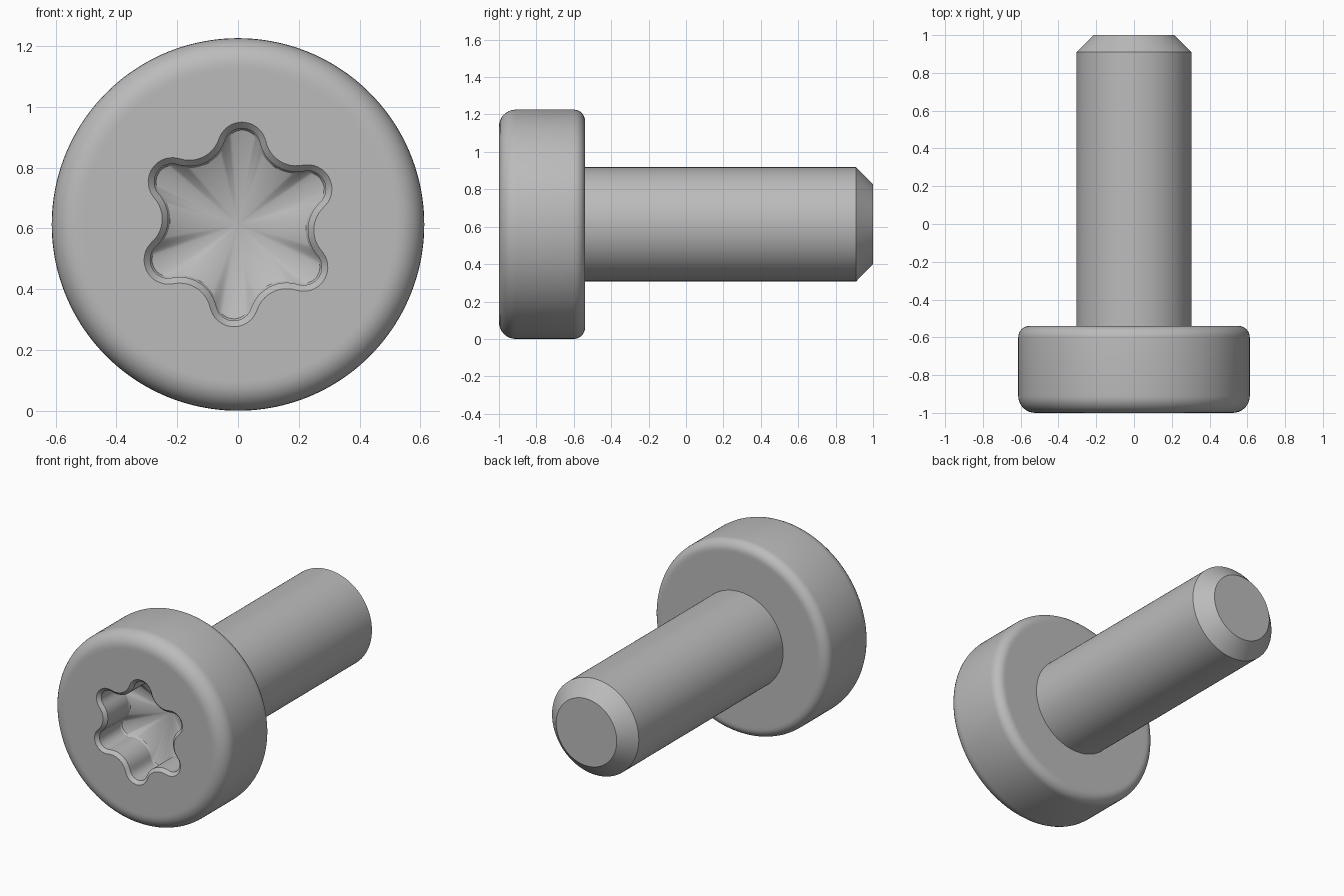
import bpy, bmesh
from math import sin, cos, pi, sqrt, atan2, radians

cube = bpy.data.objects.get("Cube")
if cube:
    bpy.data.objects.remove(cube)

R = 0.613              # head radius, also the axis height
SIDES = 180
LOBE_TURN = radians(87)

steel = bpy.data.materials.new("steel_grey")
steel.use_nodes = True
grey = (0.5, 0.5, 0.5, 1)
steel.diffuse_color = grey
steel.node_tree.nodes["Principled BSDF"].inputs["Base Color"].default_value = grey


def circle(r):
    return lambda a: r


def star(inset):
    """Six-lobed outline of tangent arcs, offset inwards by inset."""
    tip, valley, re = 0.337, 0.25, 0.08
    p, c = tip - re, cos(pi / 6)
    ri = (p * p + valley ** 2 - 2 * p * valley * c - re * re) / (2 * re + 2 * p * c - 2 * valley)
    q, k = valley + ri, re / (re + ri)
    re, ri = re - inset, ri + inset
    k = re / (re + ri)
    joint = atan2(k * q * sin(pi / 6), p + k * (q * c - p))

    def radius(a):
        t = abs((a - LOBE_TURN + pi / 6) % (pi / 3) - pi / 6)
        if t < joint:
            return p * cos(t) + sqrt(max(0, re * re - (p * sin(t)) ** 2))
        u = pi / 6 - t
        return q * cos(u) - sqrt(max(0, ri * ri - (q * sin(u)) ** 2))
    return radius


def fillet(r, y, size, start, steps=8):
    """Quarter-round rings about the arc centre (r, y)."""
    return [(circle(r + size * cos(start + pi / 2 * i / steps)),
             y + size * sin(start + pi / 2 * i / steps)) for i in range(steps + 1)]


def loft(name, rings, start_tip=None):
    """Skin rings of (radius function, y) along the y axis, closing both ends."""
    bm = bmesh.new()
    loops = []
    for radius, y in rings:
        loop = []
        for i in range(SIDES):
            a = 2 * pi * i / SIDES
            loop.append(bm.verts.new((radius(a) * cos(a), y, R + radius(a) * sin(a))))
        loops.append(loop)
    for low, high in zip(loops, loops[1:]):
        for i in range(SIDES):
            j = (i + 1) % SIDES
            bm.faces.new((low[i], low[j], high[j], high[i]))
    if start_tip is None:
        bm.faces.new(loops[0])
    else:
        tip = bm.verts.new((0, start_tip, R))
        for i in range(SIDES):
            bm.faces.new((tip, loops[0][(i + 1) % SIDES], loops[0][i]))
    bm.faces.new(loops[-1])
    bmesh.ops.recalc_face_normals(bm, faces=bm.faces)
    mesh = bpy.data.meshes.new(name)
    bm.to_mesh(mesh)
    bm.free()
    mesh.materials.append(steel)
    obj = bpy.data.objects.new(name, mesh)
    bpy.context.collection.objects.link(obj)
    bpy.ops.object.select_all(action='DESELECT')
    obj.select_set(True)
    bpy.context.view_layer.objects.active = obj
    bpy.ops.object.shade_smooth_by_angle(angle=radians(30))
    return obj


# Head: conical recess floor, lobed wall, chamfered mouth, rounded rim
recess = [(star(0.026), -0.76), (star(0.02), -0.77), (star(0.02), -0.98), (star(0), -1)]
front_rim = [(circle(0.51), -1)] + fillet(R - 0.09, -0.91, 0.09, -pi / 2)
back_rim = fillet(R - 0.06, -0.6, 0.06, 0) + [(circle(0.54), -0.54)]
loft("head", recess + front_rim + back_rim, start_tip=-0.66)

# Shaft with chamfered end
loft("shaft", [(circle(0.305), -0.56), (circle(0.305), 0.91), (circle(0.213), 1)])
